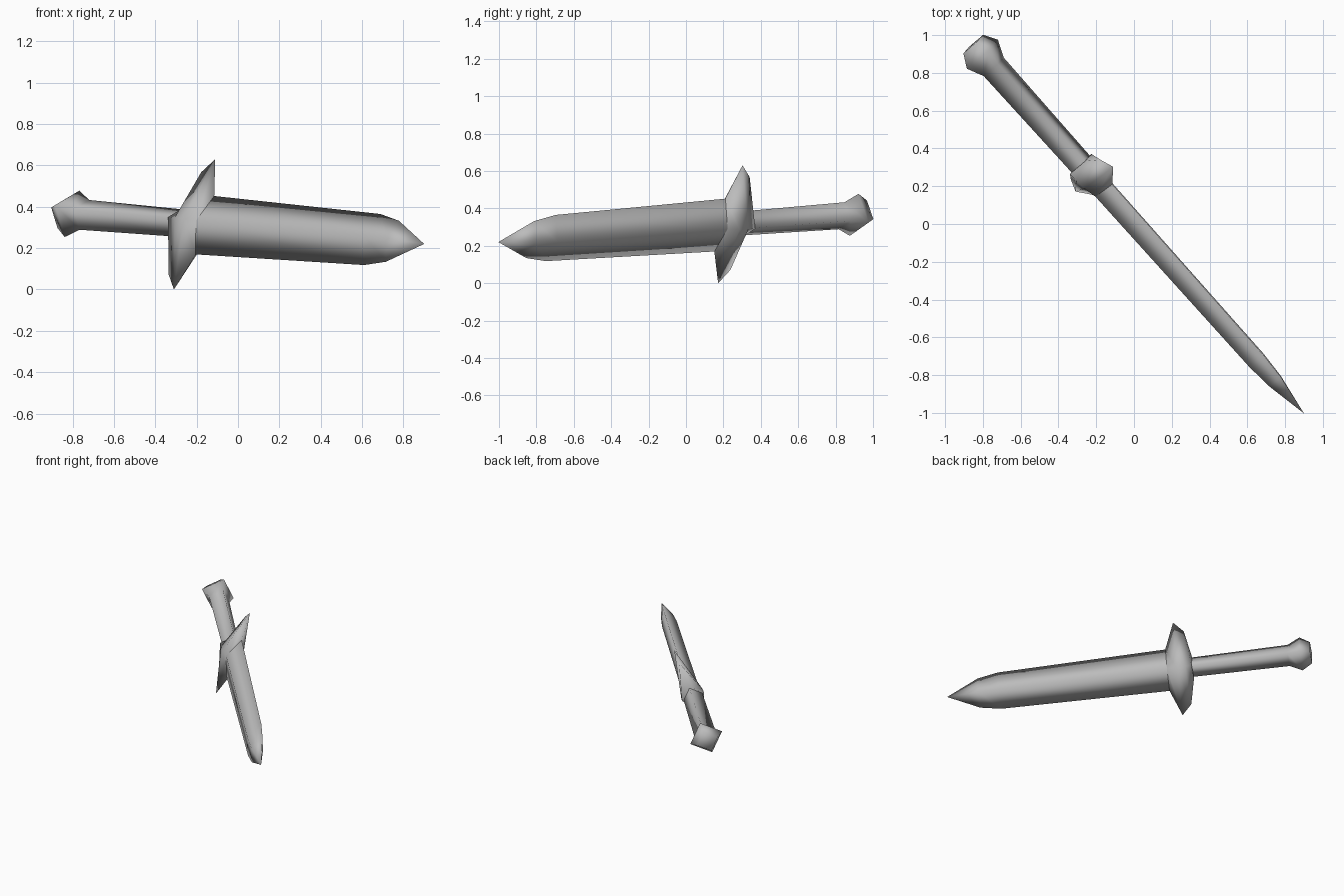
import bpy
import bmesh
from mathutils import Vector, Matrix

cube = bpy.data.objects.get("Cube")
if cube:
    bpy.data.objects.remove(cube, do_unlink=True)

# One plain grey metal
grey = bpy.data.materials.new("plain_grey")
grey.use_nodes = True
colour = (0.5, 0.5, 0.5, 1)
grey.diffuse_color = colour
grey.node_tree.nodes["Principled BSDF"].inputs["Base Color"].default_value = colour

# Dagger frame: local x = blade width, y = blade thickness, z = towards the tip
axis = Vector((0.666, -0.744, -0.057)).normalized()
side = Vector((0.297, 0.193, 0.935))
side = (side - axis * side.dot(axis)).normalized()
flat = axis.cross(side)
frame = Matrix((side, flat, axis)).transposed().to_4x4()
frame.translation = (-0.21, 0.237, 0.315)


def loft(name, rings, cap_start=False, tip=None):
    """Skin diamond rings (width, width z, thickness, thickness z)."""
    bm = bmesh.new()
    loops = []
    for w, wz, t, tz in rings:
        corners = ((w, 0, wz), (0, t, tz), (-w, 0, wz), (0, -t, tz))
        loops.append([bm.verts.new(c) for c in corners])
    for low, high in zip(loops, loops[1:]):
        for i in range(4):
            j = (i + 1) % 4
            bm.faces.new((low[i], low[j], high[j], high[i]))
    if cap_start:
        bm.faces.new(loops[0][::-1])
    if tip is not None:
        point = bm.verts.new((0, 0, tip))
        for i in range(4):
            bm.faces.new((loops[-1][i], loops[-1][(i + 1) % 4], point))
    mesh = bpy.data.meshes.new(name)
    bm.to_mesh(mesh)
    bm.free()
    mesh.materials.append(grey)
    mesh.shade_smooth()
    obj = bpy.data.objects.new(name, mesh)
    obj.matrix_world = frame
    bpy.context.collection.objects.link(obj)
    return obj


def even(r, z):
    return (r, z, r, z)


# Pommel and grip in one flowing skin
loft("pommel_and_grip", [even(0.077, -0.962), even(0.12, -0.89),
                         even(0.077, -0.80), even(0.07, -0.10)], cap_start=True)

# Crossguard with swept, pointed ends
loft("crossguard", [even(0.083, -0.108), (0.265, -0.07, 0.082, -0.06),
                    (0.337, 0.0, 0.077, 0.0), (0.15, 0.076, 0.061, 0.072)],
     cap_start=True)

# Tapering diamond blade
loft("blade", [(0.151, 0.07, 0.061, 0.07), (0.132, 1.29, 0.055, 1.29),
               (0.106, 1.437, 0.044, 1.437)], tip=1.667)
